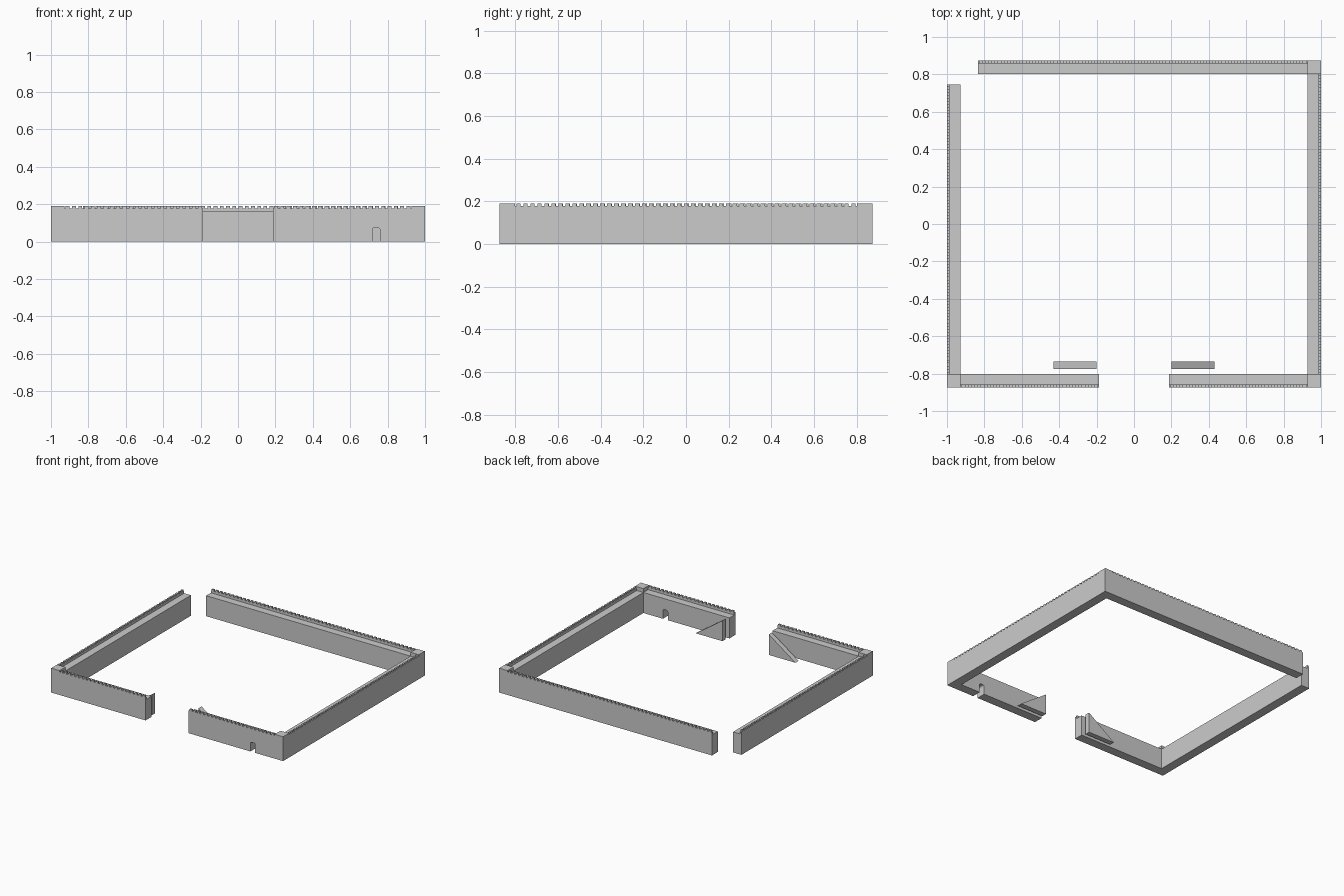
import bpy, bmesh, math
from mathutils import Matrix

if "Cube" in bpy.data.objects:
    bpy.data.objects.remove(bpy.data.objects["Cube"])

X, Y = 1.0, 0.873          # outer half sizes
T, P = 0.072, 0.014        # wall and parapet thickness
WALK, SILL, TOP = 0.16, 0.178, 0.19
GATE = 0.186


def prism(bm, outline, y0, y1):
    """Extrude an outline in the xz plane from y0 to y1."""
    a = [bm.verts.new((x, y0, z)) for x, z in outline]
    b = [bm.verts.new((x, y1, z)) for x, z in outline]
    bm.faces.new(a)
    bm.faces.new(b[::-1])
    n = len(a)
    for i in range(n):
        j = (i + 1) % n
        bm.faces.new((a[i], b[i], b[j], a[j]))


def finish(name, bm, matrix=Matrix()):
    bm.transform(matrix)
    bmesh.ops.recalc_face_normals(bm, faces=bm.faces)
    me = bpy.data.meshes.new(name)
    bm.to_mesh(me)
    bm.free()
    ob = bpy.data.objects.new(name, me)
    bpy.context.collection.objects.link(ob)
    return ob


def crenellation(u0, u1, pitch=0.033):
    """Toothed parapet outline from u0 to u1."""
    n = round((u1 - u0) / pitch)
    p = (u1 - u0) / n
    pts = [(u0, WALK)]
    for i in range(n):
        c = u0 + (i + 0.5) * p
        l, r = c - 0.3 * p, c + 0.3 * p
        if i == 0:
            pts.append((u0, SILL))
        pts += [(l, SILL), (l, TOP), (r, TOP), (r, SILL)]
    return pts + [(u1, SILL), (u1, WALK)]


def wall(name, u0, u1, dist, angle, door=None):
    """Wall along u, outer face at y=-dist, then turned about z."""
    bm = bmesh.new()
    body = [(u0, 0), (u0, WALK), (u1, WALK), (u1, 0)]
    if door is not None:
        w, h, r = 0.021, 0.074, 0.012
        arc = [(r * math.cos(math.radians(t)), r * math.sin(math.radians(t))) for t in (0, 30, 60, 90)]
        right = [(door + w - r + c, h - r + s) for c, s in arc]
        left = [(2 * door - x, z) for x, z in reversed(right)]
        body += [(door + w, 0)] + right + left + [(door - w, 0)]
    prism(bm, body, -dist, -dist + T)
    prism(bm, crenellation(u0, u1), -dist, -dist + P)
    finish(name, bm, Matrix.Rotation(math.radians(angle), 4, 'Z'))


# curtain walls
wall("front_wall_left", -X + T, -GATE, Y, 0)
wall("front_wall_right", GATE, X - T, Y, 0, door=0.739)
wall("right_wall", -Y + T, Y - T, X, 90)
wall("back_wall", -X + T, 0.835, Y, 180)
wall("left_wall", -0.745, Y - T, X, -90)

# full-height corner blocks
for name, sx, sy in (("front_left", -1, -1), ("front_right", 1, -1), ("back_right", 1, 1)):
    bm = bmesh.new()
    xs = (sx * X, sx * (X - T))
    prism(bm, [(xs[0], 0), (xs[0], TOP), (xs[1], TOP), (xs[1], 0)], sy * Y, sy * (Y - T))
    finish("corner_" + name, bm)

# stair ramps beside the gate
for name, s in (("left", -1), ("right", 1)):
    bm = bmesh.new()
    prism(bm, [(s * 0.2, 0), (s * 0.2, WALK), (s * 0.43, 0)], -0.774, -0.735)
    finish("stair_ramp_" + name, bm)
